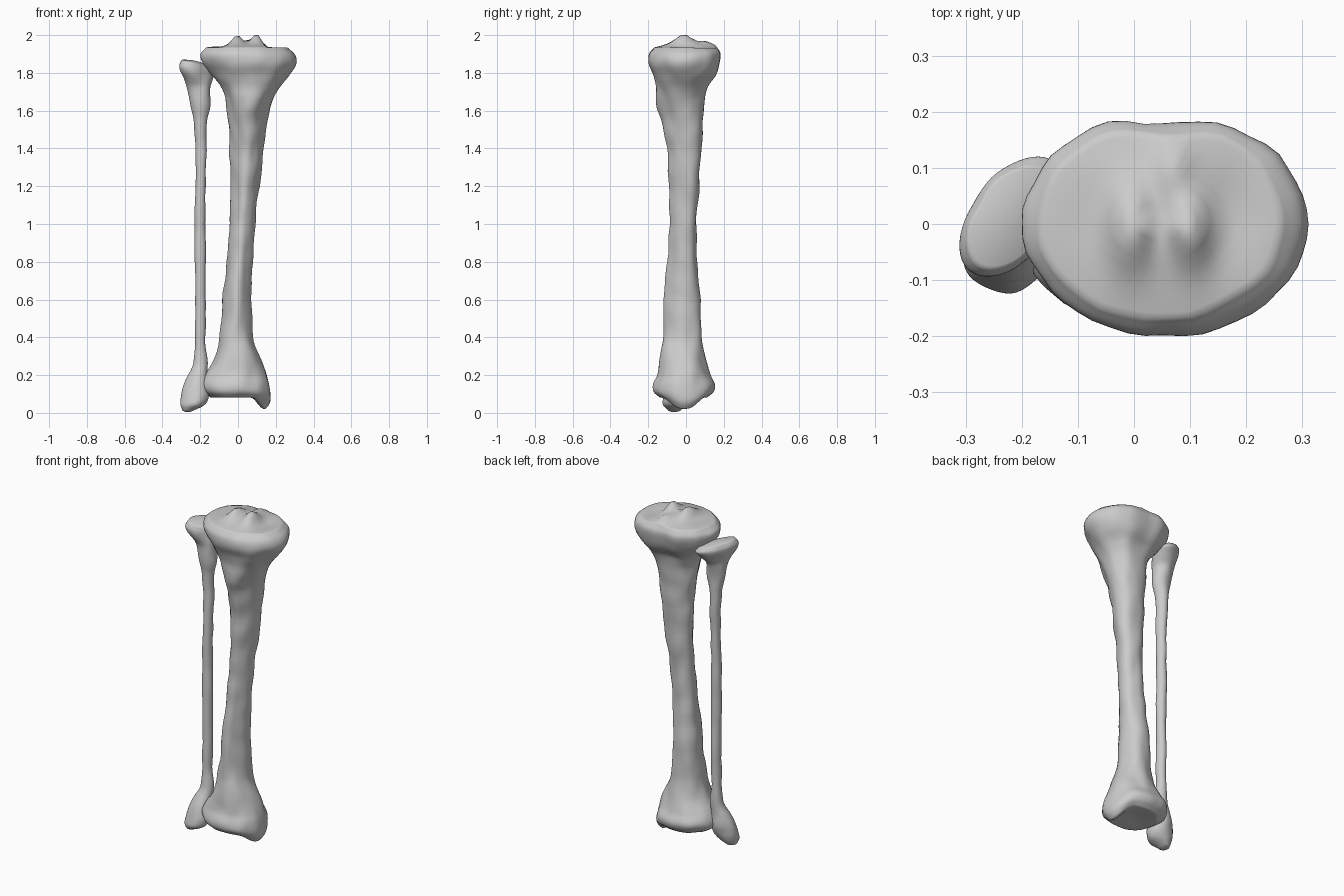
import bpy, bmesh, math
from mathutils import Vector, noise

SEG = 48


def gauss(x, c, w):
    return math.exp(-((x - c) / w) ** 2)


def step(a, b, v):
    t = max(0.0, min(1.0, (v - a) / (b - a)))
    return t * t * (3 - 2 * t)


def smooth_rows(rows, sub):
    """Spline interpolation through section rows (z, x0, x1, y0, y1)."""
    out = []
    for i in range(len(rows) - 1):
        b, c = rows[i], rows[i + 1]
        a = rows[i - 1] if i else b
        d = rows[i + 2] if i + 2 < len(rows) else c
        dz = c[0] - b[0]
        for s in range(sub):
            t = s / sub
            h = [b[0] + t * dz]
            for k in range(1, 5):
                mb = (c[k] - a[k]) / (c[0] - a[0]) * dz
                mc = (d[k] - b[k]) / (d[0] - b[0]) * dz
                h.append((2*t**3 - 3*t*t + 1) * b[k] + (t**3 - 2*t*t + t) * mb
                         + (3*t*t - 2*t**3) * c[k] + (t**3 - t*t) * mc)
            out.append(h)
    return out + [list(rows[-1])]


def bone(name, rows, deform, rough, cap_top=0.0, cap_bottom=0.0):
    """Loft a bone from sections, with closed, shaped ends."""
    secs = [(r, 1.0) for r in smooth_rows(rows, 5)]
    scales = (0.94, 0.85, 0.75, 0.64, 0.53, 0.42, 0.31, 0.2, 0.1)

    def cap(r, rise):
        return [([r[0] + rise * (1 - s * s)] + list(r[1:]), s) for s in scales]
    secs = cap(rows[0], -cap_bottom)[::-1] + secs + cap(rows[-1], cap_top)
    bm = bmesh.new()
    rings = []
    for (z, x0, x1, y0, y1), s in secs:
        cx, cy, hx, hy = (x0 + x1) / 2, (y0 + y1) / 2, (x1 - x0) / 2, (y1 - y0) / 2
        ring = []
        for i in range(SEG):
            a = 2 * math.pi * i / SEG
            ca, sa = math.cos(a), math.sin(a)
            p = deform(Vector((cx + hx * ca * s, cy + hy * sa * s, z)), cx, cy, sa * s)
            n = noise.noise(Vector((p.x * 14, p.y * 14, p.z * 9)))
            p += Vector((ca, sa, 0)) * n * rough * s
            ring.append(bm.verts.new(p))
        rings.append(ring)
    for r, q in zip(rings, rings[1:]):
        for i in range(SEG):
            j = (i + 1) % SEG
            bm.faces.new((r[i], r[j], q[j], q[i]))
    bm.faces.new(rings[0][::-1])
    bm.faces.new(rings[-1])
    me = bpy.data.meshes.new(name)
    bm.to_mesh(me)
    bm.free()
    me.shade_smooth()
    ob = bpy.data.objects.new(name, me)
    bpy.context.collection.objects.link(ob)
    return ob


# Shin bone sections: z, left, right, front, back
SHIN = [
    (0.08, -0.145, 0.145, -0.14, 0.11), (0.11, -0.185, 0.17, -0.17, 0.145),
    (0.15, -0.197, 0.17, -0.173, 0.155), (0.20, -0.18, 0.155, -0.152, 0.13),
    (0.28, -0.125, 0.122, -0.137, 0.105), (0.40, -0.10, 0.08, -0.125, 0.085),
    (0.60, -0.08, 0.07, -0.115, 0.075), (0.80, -0.058, 0.075, -0.10, 0.06),
    (1.00, -0.037, 0.087, -0.09, 0.058), (1.20, -0.035, 0.11, -0.09, 0.07),
    (1.40, -0.04, 0.135, -0.10, 0.083), (1.55, -0.05, 0.152, -0.13, 0.09),
    (1.66, -0.06, 0.185, -0.162, 0.10), (1.73, -0.09, 0.225, -0.165, 0.13),
    (1.79, -0.14, 0.275, -0.175, 0.175), (1.85, -0.19, 0.307, -0.197, 0.195),
    (1.90, -0.20, 0.30, -0.197, 0.20), (1.935, -0.17, 0.262, -0.172, 0.182),
]


def shape_shin(p, cx, cy, t):
    z = p.z
    # triangular shaft with a narrow front crest
    k = 0.3 * step(0.25, 0.7, z) * (1 - step(1.6, 1.8, z))
    p.x = cx + (p.x - cx) * (1 + k * t)
    # knee end: hollow at the back, two central spines, shallow dishes
    top = step(1.9, 1.94, z)
    if t > 0.3:
        p.y -= 0.025 * gauss(p.x, 0.05, 0.07) * step(0.3, 0.9, t) * step(1.65, 1.8, z)
    if top:
        x, y = p.x, p.y
        dz = 0.045 * gauss(x, -0.005, 0.035) * gauss(y, -0.01, 0.07)
        dz += 0.055 * gauss(x, 0.1, 0.035) * gauss(y, -0.01, 0.06)
        dz += 0.022 * gauss(x, 0.07, 0.03) * gauss(y, 0.11, 0.06)
        dz -= 0.02 * gauss(x, 0.17, 0.06) * gauss(y, 0.02, 0.1)
        dz -= 0.008 * gauss(x, -0.08, 0.05) * gauss(y, 0.0, 0.09)
        p.z += dz * top
    # ankle end: inner knob reaching down, hollow joint face
    low = 1 - step(0.08, 0.18, z)
    p.z -= 0.06 * low * step(0.07, 0.14, p.x) * gauss(p.y, -0.01, 0.1)
    p.z += 0.012 * low * gauss(p.x, -0.02, 0.08) * gauss(p.y, -0.01, 0.08)
    return p


# Outer thin bone sections
OUTER = [
    (0.012, -0.295, -0.235, -0.095, -0.03), (0.04, -0.305, -0.175, -0.12, -0.01),
    (0.08, -0.302, -0.152, -0.118, 0.01), (0.14, -0.288, -0.155, -0.10, 0.025),
    (0.20, -0.268, -0.16, -0.075, 0.025), (0.27, -0.234, -0.163, -0.045, 0.022),
    (0.40, -0.229, -0.172, -0.035, 0.025), (0.70, -0.227, -0.174, -0.035, 0.025),
    (1.00, -0.229, -0.171, -0.035, 0.025), (1.35, -0.224, -0.17, -0.035, 0.03),
    (1.54, -0.236, -0.165, -0.037, 0.033), (1.62, -0.254, -0.15, -0.045, 0.04),
    (1.72, -0.266, -0.142, -0.055, 0.055), (1.77, -0.285, -0.13, -0.07, 0.085),
    (1.82, -0.31, -0.125, -0.08, 0.108), (1.85, -0.295, -0.14, -0.07, 0.095),
]


def shape_outer(p, cx, cy, t):
    # skewed, sloping head
    h = step(1.7, 1.82, p.z)
    p.y += 0.5 * (p.x - cx) * h
    p.z -= 0.25 * (p.x - cx) * step(1.78, 1.85, p.z)
    return p


shin = bone("shin_bone", SHIN, shape_shin, 0.009, cap_top=0.02, cap_bottom=0.0)
outer = bone("outer_leg_bone", OUTER, shape_outer, 0.008, cap_top=0.012, cap_bottom=0.008)
